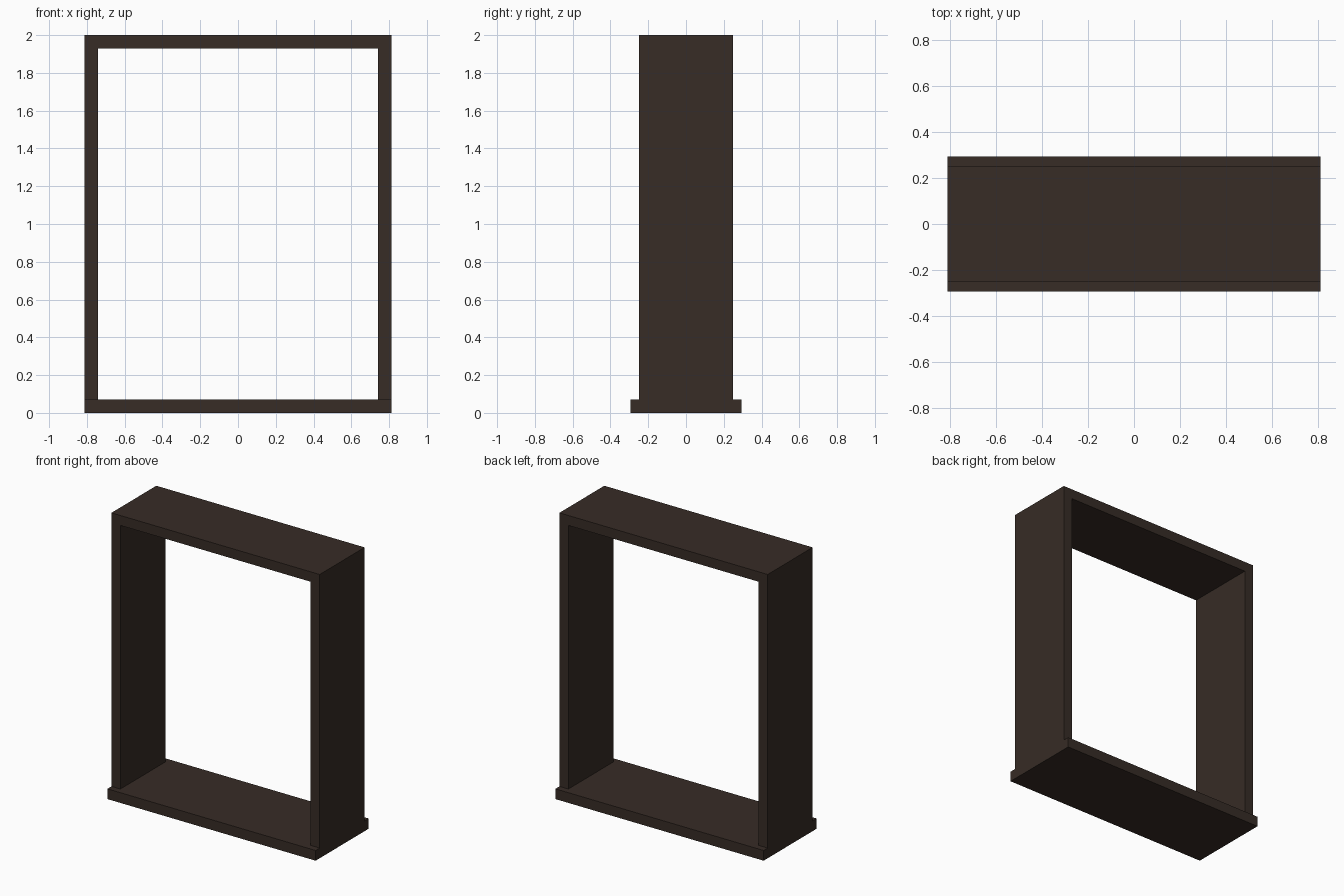
import bpy, bmesh

if "Cube" in bpy.data.objects:
    bpy.data.objects.remove(bpy.data.objects["Cube"])

W, IN = 0.812, 0.742           # outer and inner half widths
TOP, SILL = 2.0, 0.072         # total height, sill thickness
FRAME_D, SILL_D = 0.25, 0.295  # half depths

wood = bpy.data.materials.new("dark_wood")
wood.diffuse_color = (0.038, 0.025, 0.019, 1)
wood.use_nodes = True
wood.node_tree.nodes["Principled BSDF"].inputs["Base Color"].default_value = wood.diffuse_color


def extrude_profile(name, profile, half_depth):
    """Extrude a closed xz profile symmetrically along y."""
    bm = bmesh.new()
    face = bm.faces.new([bm.verts.new((x, -half_depth, z)) for x, z in profile])
    ext = bmesh.ops.extrude_face_region(bm, geom=[face])
    verts = [g for g in ext["geom"] if isinstance(g, bmesh.types.BMVert)]
    bmesh.ops.translate(bm, verts=verts, vec=(0, 2 * half_depth, 0))
    bmesh.ops.recalc_face_normals(bm, faces=bm.faces)
    mesh = bpy.data.meshes.new(name)
    bm.to_mesh(mesh)
    bm.free()
    mesh.materials.append(wood)
    obj = bpy.data.objects.new(name, mesh)
    bpy.context.collection.objects.link(obj)
    return obj


# Jambs and head as one upside-down U
half = [(W, TOP), (W, SILL), (IN, SILL), (IN, TOP - 0.07)]
extrude_profile("door_frame", half + [(-x, z) for x, z in reversed(half)], FRAME_D)

# Deeper threshold under the frame
extrude_profile("threshold", [(-W, 0), (W, 0), (W, SILL), (-W, SILL)], SILL_D)
